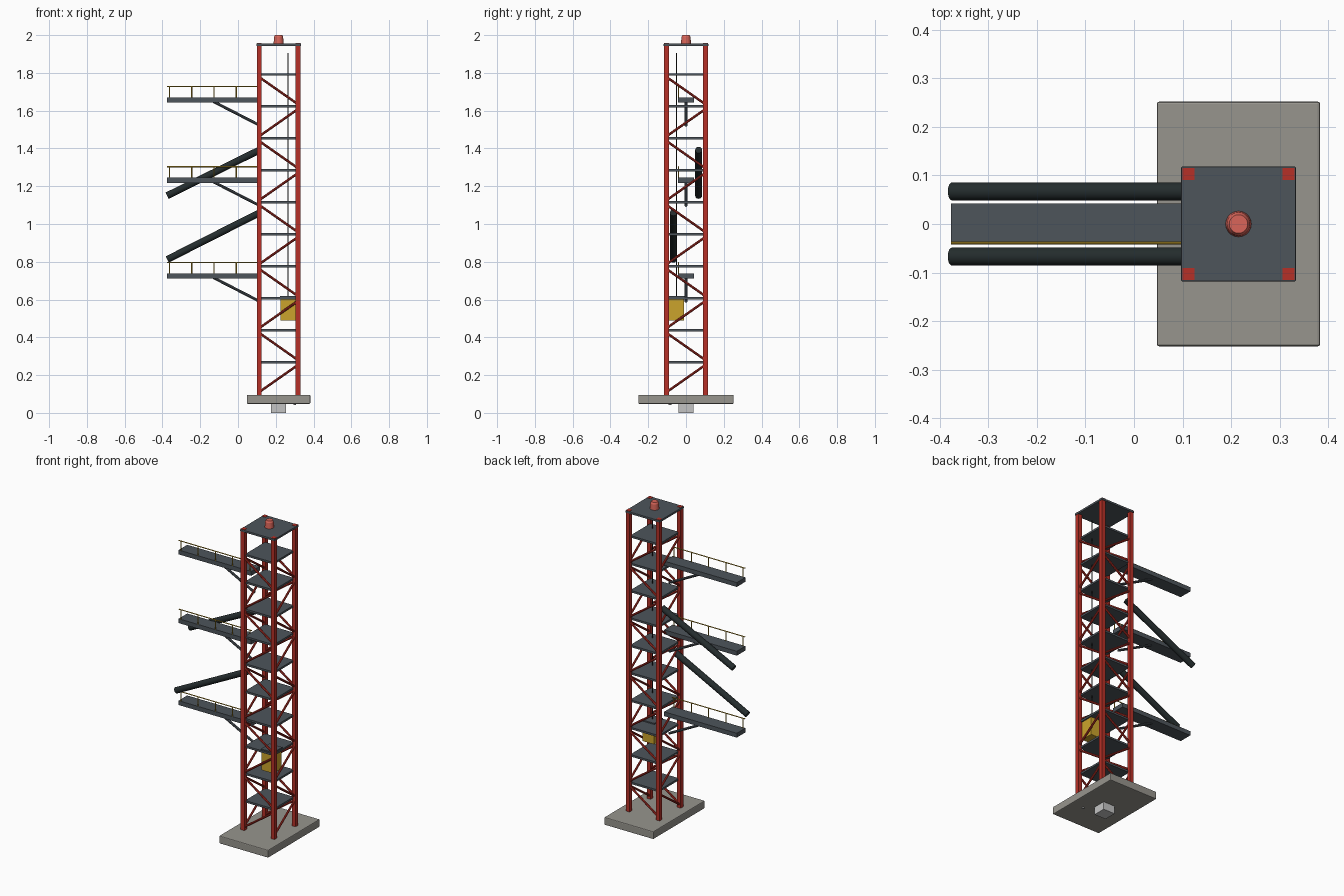
import bpy, math
from mathutils import Vector

if "Cube" in bpy.data.objects:
    bpy.data.objects.remove(bpy.data.objects["Cube"], do_unlink=True)


def material(name, rgb):
    m = bpy.data.materials.new(name)
    m.use_nodes = True
    m.diffuse_color = (*rgb, 1)
    bsdf = next(n for n in m.node_tree.nodes if n.type == 'BSDF_PRINCIPLED')
    bsdf.inputs["Base Color"].default_value = (*rgb, 1)
    return m


RED = material("red paint", (0.47, 0.03, 0.02))
STEEL = material("dark steel", (0.075, 0.09, 0.105))
CONCRETE = material("concrete", (0.31, 0.3, 0.27))
PIPE = material("black pipe", (0.018, 0.026, 0.027))
YELLOW = material("yellow paint", (0.6, 0.37, 0.025))
PALE = material("pale grey", (0.55, 0.55, 0.55))
LAMP = material("lamp red", (0.7, 0.13, 0.1))
CABLE = material("cable black", (0.02, 0.02, 0.02))


def finish(name, mat, bevel=0):
    ob = bpy.context.object
    ob.name = name
    ob.data.materials.append(mat)
    if bevel:
        b = ob.modifiers.new("Bevel", 'BEVEL')
        b.width, b.segments = bevel, 2
    return ob


def box(name, mat, lo, hi, bevel=0):
    lo, hi = Vector(lo), Vector(hi)
    bpy.ops.mesh.primitive_cube_add(size=1, location=(lo + hi) / 2)
    ob = finish(name, mat, bevel)
    ob.scale = hi - lo
    bpy.ops.object.transform_apply(location=False, rotation=False, scale=True)
    return ob


def rod(name, mat, a, b, radius, sides=8, tip=None):
    a, b = Vector(a), Vector(b)
    bpy.ops.mesh.primitive_cone_add(
        vertices=sides, radius1=radius, radius2=radius if tip is None else tip,
        depth=(b - a).length, location=(a + b) / 2)
    ob = finish(name, mat)
    ob.rotation_euler = (b - a).to_track_quat('Z', 'Y').to_euler()
    if sides > 8:
        bpy.ops.object.shade_smooth_by_angle(angle=math.radians(40))
    return ob


CX = 0.215      # tower axis
HALF = 0.103    # axis to leg centre
BASE = 0.096    # top of the footing
STOREY = 0.1693

# Footing
box("footing", CONCRETE, (0.047, -0.252, 0.048), (0.383, 0.252, BASE), 0.005)
box("footing_block", PALE, (CX - 0.04, -0.04, 0), (CX + 0.04, 0.04, 0.05))
rod("footing_pin", PALE, (0.3, -0.085, 0.042), (0.3, -0.085, 0.05), 0.007)

# Legs
for sx in (-1, 1):
    for sy in (-1, 1):
        x, y, w = CX + sx * HALF, sy * HALF, 0.0125
        box("leg", RED, (x - w, y - w, BASE - 0.01), (x + w, y + w, 1.957))

# Floors and alternating diagonal braces
for i in range(10):
    low = BASE + i * STOREY
    top = low + STOREY
    box("floor", STEEL, (CX - 0.098, -0.098, top - 0.003), (CX + 0.098, 0.098, top + 0.009))
    z1, z2 = low + 0.014, top - 0.011
    if i % 2:
        z1, z2 = z2, z1
    for s in (-HALF, HALF):
        rod("brace_across", RED, (CX - HALF, s, z1), (CX + HALF, s, z2), 0.0065)
        rod("brace_along", RED, (CX + s, -HALF, z1), (CX + s, HALF, z2), 0.0065)

# Roof and warning lamp
box("roof", STEEL, (CX - 0.118, -0.118, 1.942), (CX + 0.118, 0.118, 1.955), 0.002)
rod("lamp_body", LAMP, (CX, 0, 1.95), (CX, 0, 1.99), 0.027, 20, 0.024)
rod("lamp_cap", LAMP, (CX, 0, 1.99), (CX, 0, 2.0), 0.024, 20, 0.019)

# Access arms with a one-sided handrail and an under-brace
for top in (0.738, 1.245, 1.67):
    box("arm_deck", STEEL, (-0.377, -0.042, top - 0.027), (0.12, 0.042, top))
    rod("arm_brace", STEEL, (-0.13, 0, top - 0.022), (0.115, 0, top - 0.148), 0.0075)
    rod("handrail", YELLOW, (-0.377, -0.039, top + 0.058), (0.12, -0.039, top + 0.058), 0.003)
    for k in range(5):
        x = -0.363 + k * 0.118
        rod("rail_post", YELLOW, (x, -0.039, top - 0.004), (x, -0.039, top + 0.058), 0.003)

# Sloping pipes
rod("front_pipe", PIPE, (-0.375, -0.067, 0.812), (0.115, -0.067, 1.06), 0.0185, 20)
rod("back_pipe", PIPE, (-0.375, 0.067, 1.15), (0.115, 0.067, 1.392), 0.0185, 20)

# Lift cabin and cable
box("lift_cabin", YELLOW, (0.225, -0.09, 0.488), (0.305, -0.01, 0.612))
box("lift_roof", STEEL, (0.222, -0.093, 0.612), (0.308, -0.007, 0.62))
rod("lift_cable", CABLE, (0.265, -0.05, 0.615), (0.265, -0.05, 1.905), 0.003)
